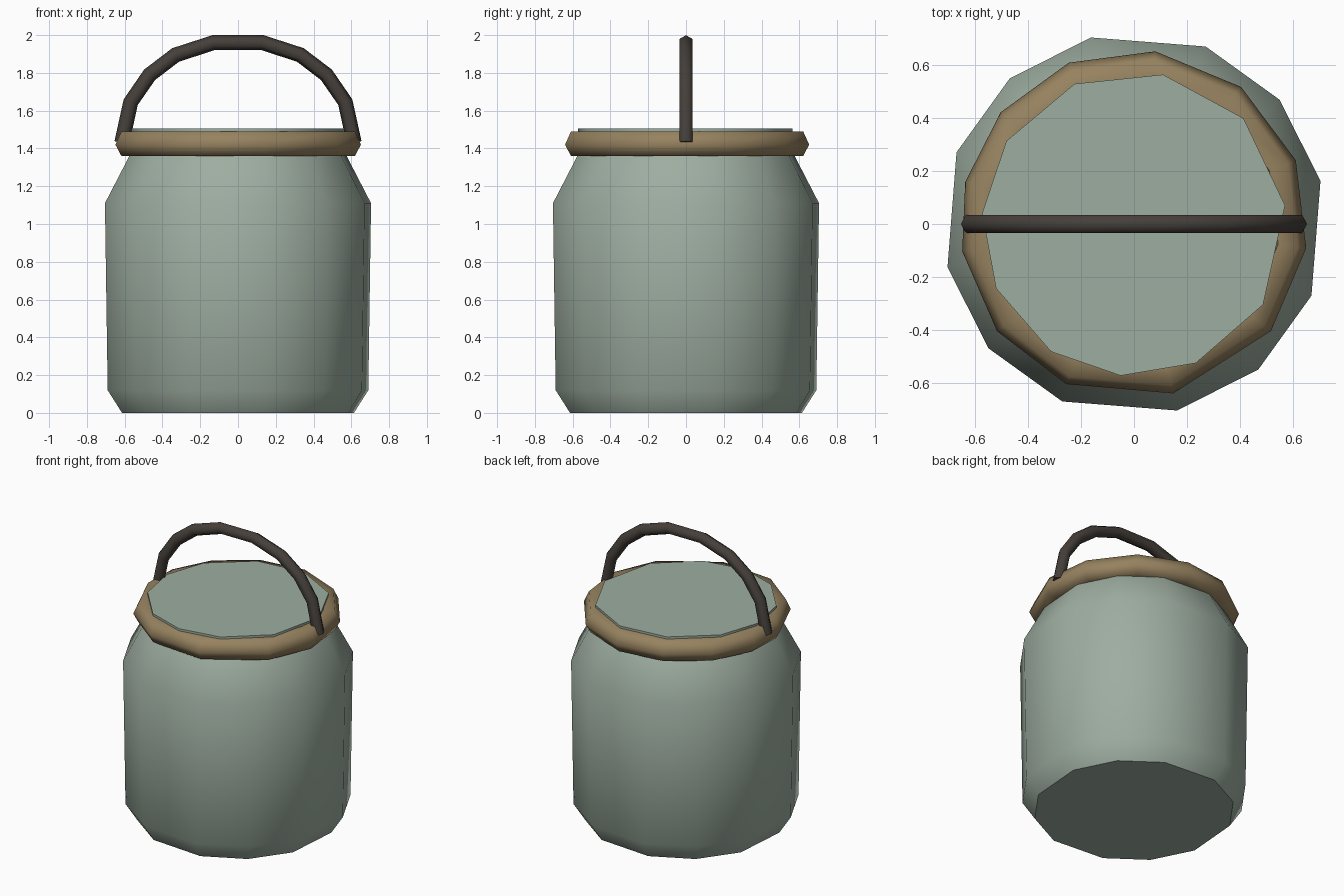
import bpy, bmesh
from math import radians, cos, sin
from mathutils import Vector

if "Cube" in bpy.data.objects:
    bpy.data.objects.remove(bpy.data.objects["Cube"])


def material(name, rgb):
    mat = bpy.data.materials.new(name)
    mat.use_nodes = True
    mat.diffuse_color = (*rgb, 1)
    mat.node_tree.nodes["Principled BSDF"].inputs["Base Color"].default_value = (*rgb, 1)
    return mat


sage = material("sage green", (0.34, 0.42, 0.355))
tan = material("tan brown", (0.305, 0.223, 0.115))
dark = material("dark brown", (0.06, 0.05, 0.042))


def loft(name, loops, mat, smooth, wrap=False):
    """Skin a list of point loops; cap both ends, or wrap into a closed ring."""
    bm = bmesh.new()
    rows = [[bm.verts.new(p) for p in loop] for loop in loops]
    pairs = list(zip(rows, rows[1:]))
    if wrap:
        pairs.append((rows[-1], rows[0]))
    else:
        bm.faces.new(rows[0])
        bm.faces.new(rows[-1])
    for a, b in pairs:
        for i in range(len(a)):
            j = (i + 1) % len(a)
            bm.faces.new((a[i], a[j], b[j], b[i]))
    bmesh.ops.recalc_face_normals(bm, faces=bm.faces)
    mesh = bpy.data.meshes.new(name)
    bm.to_mesh(mesh)
    bm.free()
    mesh.materials.append(mat)
    obj = bpy.data.objects.new(name, mesh)
    bpy.context.collection.objects.link(obj)
    bpy.ops.object.select_all(action="DESELECT")
    obj.select_set(True)
    bpy.context.view_layer.objects.active = obj
    bpy.ops.object.shade_smooth_by_angle(angle=radians(smooth))
    return obj


def turned(profile, angles):
    """Loops of a (radius, height) profile around uneven angles."""
    return [[(r * cos(radians(a)), r * sin(radians(a)), z) for a in angles]
            for r, z in profile]


# Jar body, with the same three uneven corners in each quarter
body_angles = [q + a for q in (0, 90, 180, 270) for a in (13, 40.5, 68)]
body = [(0.63, 0), (0.708, 0.12), (0.723, 1.11), (0.585, 1.37), (0.56, 1.4)]
loft("jar_body", turned(body, body_angles), sage, 45)

# Lid disc showing just above the rim
lid_angles = [7, 44, 79, 113, 147, 176, 205, 237, 265, 294, 328]
loft("lid", turned([(0.575, 1.38), (0.575, 1.505)], lid_angles), sage, 45)

# Rim band with a six-sided section
rim_angles = [21.5, 52, 83, 112, 140, 166, 189, 218, 247, 283, 322, 352]
rim = [(0.657, 1.42), (0.625, 1.49), (0.55, 1.49),
       (0.53, 1.42), (0.55, 1.36), (0.625, 1.36)]
loft("rim_band", turned(rim, rim_angles), tan, 70, wrap=True)

# Carrying handle swept along a mirrored arch
half = [(-0.615, 1.43), (-0.568, 1.645), (-0.468, 1.79), (-0.33, 1.895), (-0.13, 1.96)]
path = [Vector((x, 0, z)) for x, z in half + [(-x, z) for x, z in reversed(half)]]
side = Vector((0, 1, 0))
loops = []
for i, p in enumerate(path):
    along = path[min(i + 1, len(path) - 1)] - path[max(i - 1, 0)]
    out = along.cross(side).normalized()
    loops.append([p + 0.04 * (out * cos(radians(a)) + side * sin(radians(a)))
                  for a in range(0, 360, 60)])
loft("handle", loops, dark, 70)
